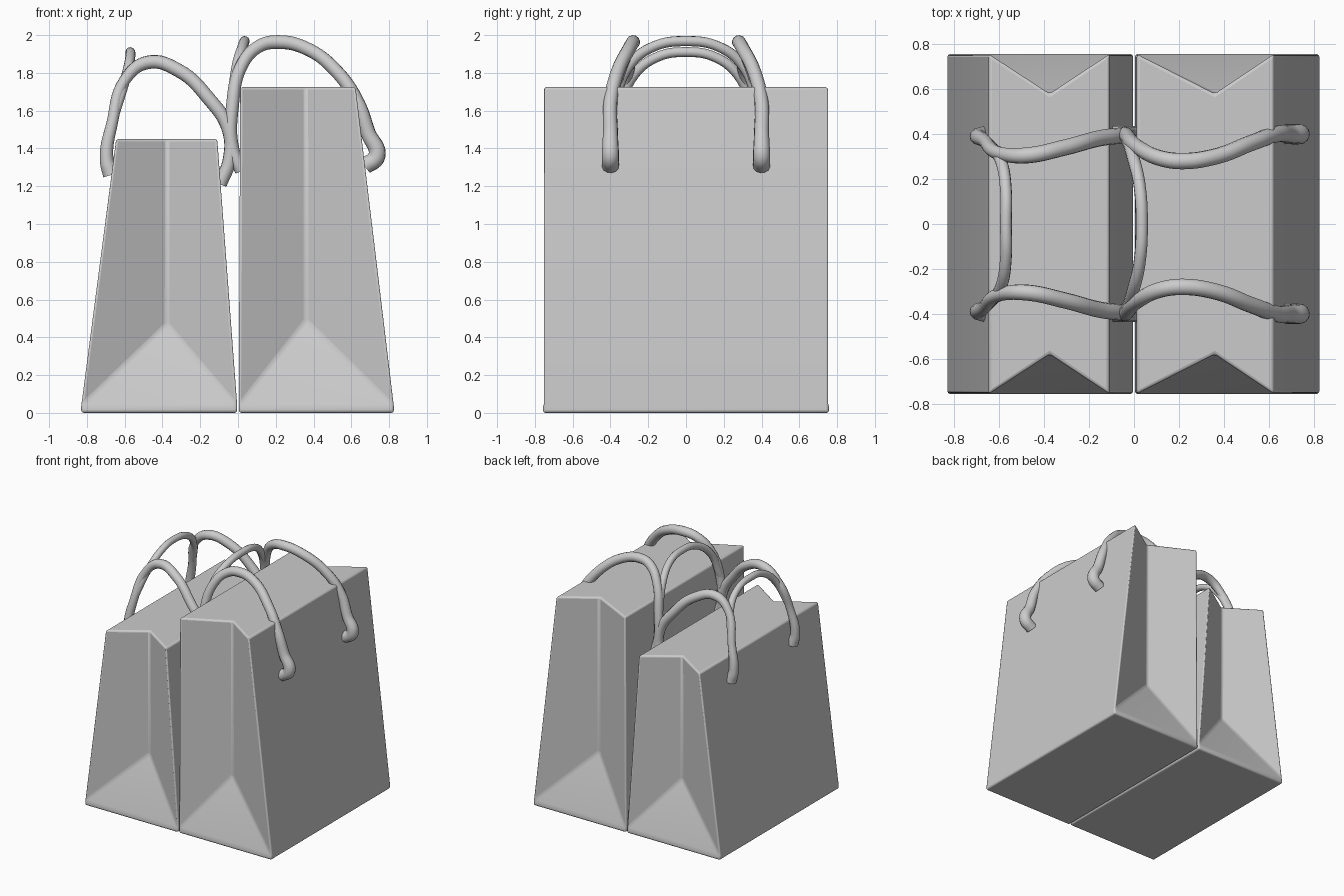
import bpy, bmesh

if "Cube" in bpy.data.objects:
    bpy.data.objects.remove(bpy.data.objects["Cube"])

HALF = 0.757   # half depth of both bags
FOLD = 0.58    # |y| of the gusset crease


def finish(obj, angle=0.5):
    bpy.ops.object.select_all(action='DESELECT')
    obj.select_set(True)
    bpy.context.view_layer.objects.active = obj
    bpy.ops.object.shade_smooth_by_angle(angle=angle)


def make_bag(name, base, top, height, fold_x, apex_z):
    bm = bmesh.new()

    def corners(xs, z):
        return [bm.verts.new((xs[i], y, z))
                for i, y in ((0, -HALF), (1, -HALF), (1, HALF), (0, HALF))]

    foot, rim, head = corners(base, 0), corners(base, 0.035), corners(top, height)
    apex = [bm.verts.new((fold_x, s * FOLD, apex_z)) for s in (-1, 1)]
    crease = [bm.verts.new((fold_x, s * FOLD, height)) for s in (-1, 1)]
    bm.faces.new(foot[::-1])
    for i in range(4):
        j = (i + 1) % 4
        bm.faces.new((foot[i], foot[j], rim[j], rim[i]))
        if i % 2:      # broad plain panels
            bm.faces.new((rim[i], rim[j], head[j], head[i]))
        else:          # folded gussets
            a, c = apex[i // 2], crease[i // 2]
            bm.faces.new((rim[i], rim[j], a))
            bm.faces.new((rim[i], a, c, head[i]))
            bm.faces.new((a, rim[j], head[j], c))
    # closed top, split along the crease
    bm.faces.new((head[0], crease[0], crease[1], head[3]))
    bm.faces.new((crease[0], head[1], head[2], crease[1]))
    bmesh.ops.recalc_face_normals(bm, faces=bm.faces[:])
    mesh = bpy.data.meshes.new(name)
    bm.to_mesh(mesh)
    bm.free()
    obj = bpy.data.objects.new(name, mesh)
    bpy.context.collection.objects.link(obj)
    bevel = obj.modifiers.new("soft_edges", 'BEVEL')
    bevel.width = 0.014
    bevel.segments = 3
    bevel.limit_method = 'ANGLE'
    bevel.angle_limit = 0.35
    finish(obj)


def make_cord(name, points):
    """Round tube through (x, y, z, radius) points."""
    cu = bpy.data.curves.new(name, 'CURVE')
    cu.dimensions = '3D'
    cu.bevel_depth = 1.0
    cu.bevel_resolution = 4
    cu.resolution_u = 8
    cu.use_fill_caps = True
    sp = cu.splines.new('BEZIER')
    sp.bezier_points.add(len(points) - 1)
    for bp, (x, y, z, r) in zip(sp.bezier_points, points):
        bp.co = (x, y, z)
        bp.radius = r
        bp.handle_left_type = bp.handle_right_type = 'AUTO'
    obj = bpy.data.objects.new(name, cu)
    bpy.context.collection.objects.link(obj)
    bpy.ops.object.select_all(action='DESELECT')
    obj.select_set(True)
    bpy.context.view_layer.objects.active = obj
    bpy.ops.object.convert(target='MESH')
    finish(bpy.context.view_layer.objects.active, 1.0)


def make_handles(name, arch, bar):
    # arches over the bag, front and back
    for side, s in (("front", -1), ("back", 1)):
        make_cord(f"{name}_arch_{side}", [(x, s * y, z, r) for x, y, z, r in arch])
    # cross grip joining the arches
    path = [(x, -y, z, r) for x, y, z, r in bar] + \
           [(x, y, z, r) for x, y, z, r in bar[-2::-1]]
    make_cord(f"{name}_grip", path)


# Bags
make_bag("small_bag", (-0.83, -0.004), (-0.645, -0.11), 1.45, -0.375, 0.47)
make_bag("tall_bag", (0.004, 0.825), (0.012, 0.622), 1.725, 0.36, 0.49)

# Handles
make_handles("small_bag_handle",
             [(-0.67, 0.39, 1.26, 0.045), (-0.695, 0.39, 1.34, 0.036), (-0.665, 0.37, 1.54, 0.03),
              (-0.60, 0.315, 1.76, 0.03), (-0.48, 0.305, 1.855, 0.036),
              (-0.31, 0.34, 1.81, 0.036), (-0.16, 0.38, 1.67, 0.036),
              (-0.05, 0.395, 1.50, 0.036), (-0.045, 0.40, 1.34, 0.036),
              (-0.095, 0.40, 1.21, 0.036)],
             [(-0.66, 0.37, 1.56, 0.026), (-0.59, 0.275, 1.79, 0.027),
              (-0.57, 0.15, 1.885, 0.026), (-0.57, 0, 1.91, 0.026)])
make_handles("tall_bag_handle",
             [(0.02, 0.40, 1.28, 0.036), (-0.03, 0.40, 1.40, 0.036), (-0.03, 0.39, 1.62, 0.034),
              (0.02, 0.34, 1.84, 0.033), (0.11, 0.295, 1.94, 0.035),
              (0.21, 0.28, 1.963, 0.037), (0.36, 0.30, 1.93, 0.036),
              (0.52, 0.36, 1.81, 0.036), (0.635, 0.40, 1.64, 0.037),
              (0.69, 0.40, 1.48, 0.040), (0.735, 0.40, 1.36, 0.046),
              (0.67, 0.40, 1.305, 0.045)],
             [(-0.035, 0.39, 1.62, 0.028), (-0.005, 0.30, 1.84, 0.028),
              (0.025, 0.17, 1.94, 0.027), (0.035, 0, 1.968, 0.027)])
